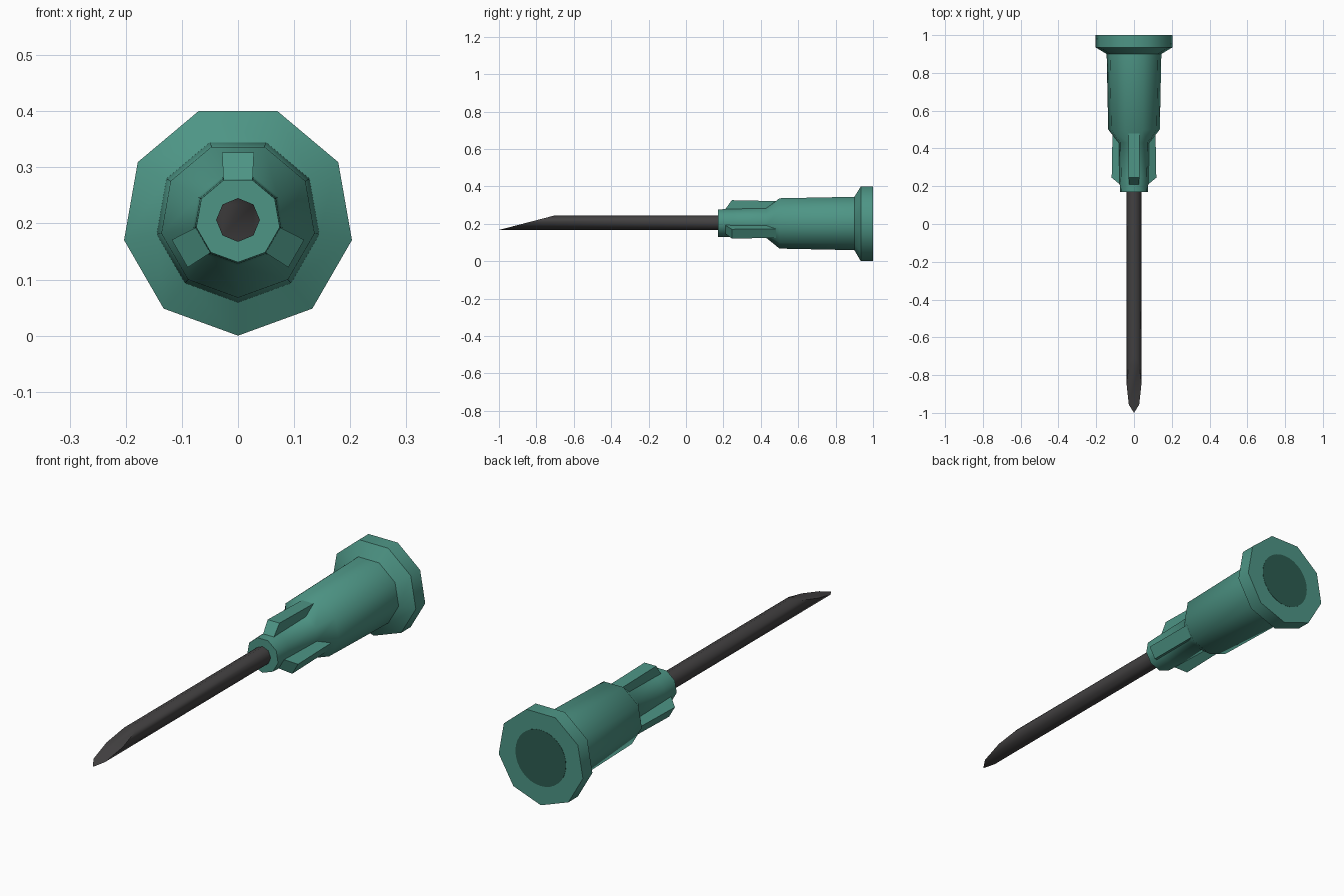
import bpy, bmesh, math
from mathutils import Matrix

if "Cube" in bpy.data.objects:
    bpy.data.objects.remove(bpy.data.objects["Cube"])

CZ = 0.2062          # height of the long axis
SIDES = 9


def material(name, rgb):
    m = bpy.data.materials.new(name)
    m.diffuse_color = (*rgb, 1)
    m.use_nodes = True
    m.node_tree.nodes["Principled BSDF"].inputs["Base Color"].default_value = m.diffuse_color
    return m


GREEN = material("green plastic", (0.075, 0.30, 0.235))
DARK_GREEN = material("dark green bore", (0.026, 0.110, 0.083))
GREY = material("dark grey steel", (0.056, 0.053, 0.054))


def finish(bm, name, mat, angle=35):
    bmesh.ops.recalc_face_normals(bm, faces=bm.faces)
    me = bpy.data.meshes.new(name)
    bm.to_mesh(me)
    bm.free()
    me.materials.append(mat)
    ob = bpy.data.objects.new(name, me)
    bpy.context.collection.objects.link(ob)
    bpy.ops.object.select_all(action='DESELECT')
    ob.select_set(True)
    bpy.context.view_layer.objects.active = ob
    bpy.ops.object.shade_smooth_by_angle(angle=math.radians(angle))
    return ob


def lathe(name, profile, sides, mat, angle=35, slant=0):
    """Rings of (y, radius) along the y axis, first vertex at the bottom.
    slant shears the first ring to make an oblique cut."""
    bm = bmesh.new()
    rings = []
    for n, (y, r) in enumerate(profile):
        ring = []
        for i in range(sides):
            a = 2 * math.pi * i / sides - math.pi / 2
            dy = slant * math.sin(a) if n == 0 else 0
            ring.append(bm.verts.new((r * math.cos(a), y + dy, CZ + r * math.sin(a))))
        rings.append(ring)
    for a, b in zip(rings, rings[1:]):
        for i in range(sides):
            j = (i + 1) % sides
            bm.faces.new((a[i], a[j], b[j], b[i]))
    bm.faces.new(rings[0])
    bm.faces.new(rings[-1])
    return finish(bm, name, mat, angle)


# Hub: nose, shoulder, barrel and flange
lathe("hub", [(0.17, 0.0755), (0.25, 0.078), (0.43, 0.082), (0.50, 0.1387),
              (0.90, 0.147), (0.935, 0.2062), (1.0, 0.2062)], SIDES, GREEN, 45)

# Three ribs on the nose, one on top and two low at the sides
RIB = [(0.21, 0.06), (0.21, 0.072), (0.245, 0.120), (0.49, 0.115), (0.49, 0.06)]
for k, name in enumerate(("top_rib", "left_rib", "right_rib")):
    bm = bmesh.new()
    sides = [[bm.verts.new((s * (0.026 + 0.05 * (r - 0.072)), y, r)) for y, r in RIB]
             for s in (-1, 1)]
    bm.faces.new(sides[0])
    bm.faces.new(sides[1])
    for i in range(len(RIB)):
        j = (i + 1) % len(RIB)
        bm.faces.new((sides[0][i], sides[0][j], sides[1][j], sides[1][i]))
    turn = Matrix.Translation((0, 0, CZ)) @ Matrix.Rotation(k * 2 * math.pi / 3, 4, 'Y')
    bmesh.ops.transform(bm, matrix=turn, verts=bm.verts)
    finish(bm, name, GREEN)

# Dark bore opening on the back of the flange
lathe("bore_opening", [(0.998, 0.122), (1.001, 0.122)], 32, DARK_GREEN)

# Needle with an oblique cut at the tip
lathe("needle", [(-0.85, 0.039), (0.18, 0.039)], 8, GREY, 50, slant=0.15)
